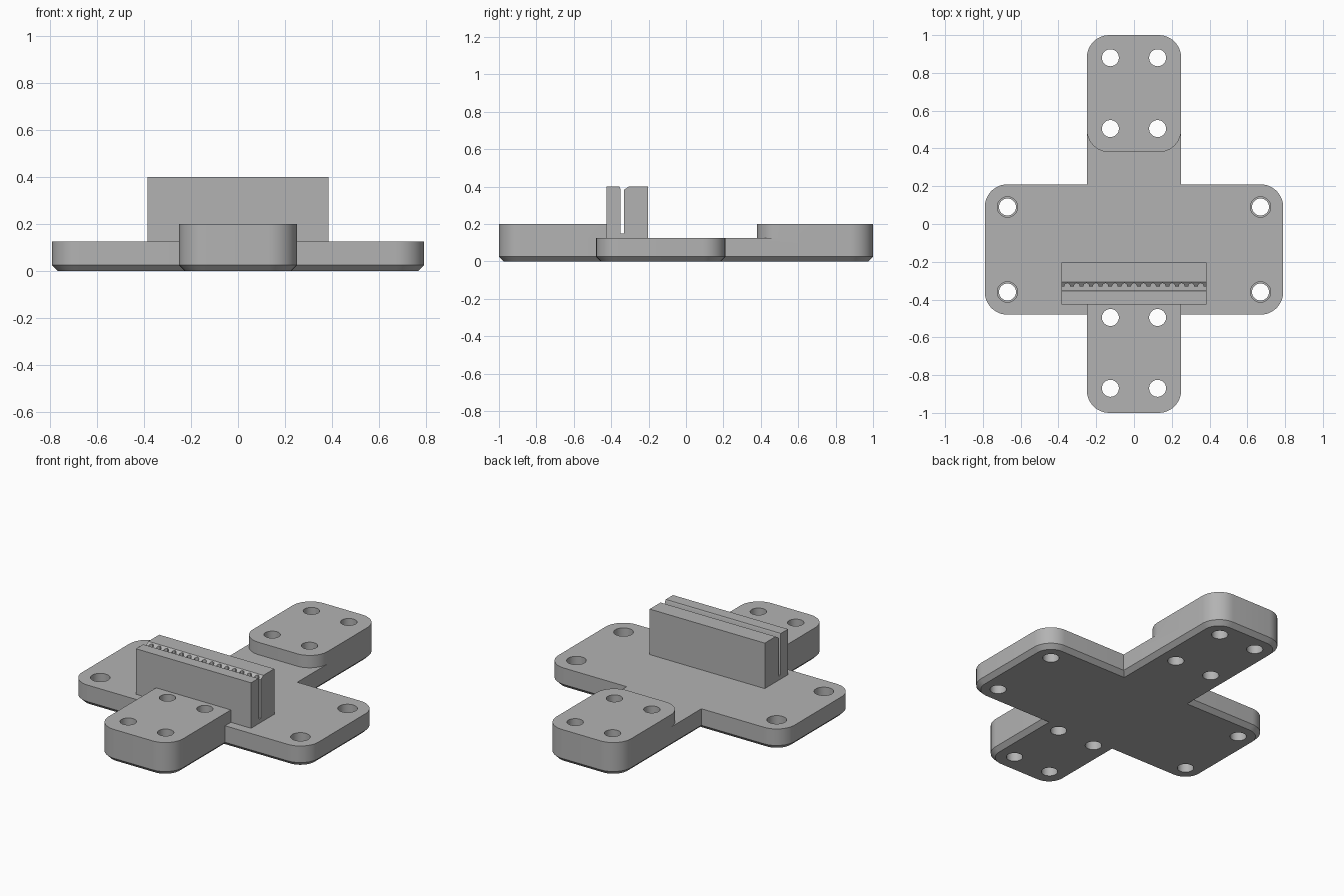
import bpy, bmesh
from math import cos, sin, pi

cube = bpy.data.objects.get("Cube")
if cube:
    bpy.data.objects.remove(cube, do_unlink=True)

GREY = (0.45, 0.45, 0.45, 1)
grey = bpy.data.materials.new("grey plastic")
grey.use_nodes = True
grey.diffuse_color = GREY
grey.node_tree.nodes["Principled BSDF"].inputs["Base Color"].default_value = GREY


def loft(name, rings):
    """Solid skinned through closed rings of equal length, capped at both ends."""
    bm = bmesh.new()
    loops = [[bm.verts.new(p) for p in ring] for ring in rings]
    n = len(loops[0])
    for low, high in zip(loops, loops[1:]):
        for i in range(n):
            j = (i + 1) % n
            bm.faces.new((low[i], low[j], high[j], high[i]))
    bm.faces.new(loops[0][::-1])
    bm.faces.new(loops[-1])
    bmesh.ops.recalc_face_normals(bm, faces=bm.faces)
    mesh = bpy.data.meshes.new(name)
    bm.to_mesh(mesh)
    bm.free()
    mesh.materials.append(grey)
    obj = bpy.data.objects.new(name, mesh)
    bpy.context.collection.objects.link(obj)
    return obj


def rounded(hx, y0, y1, z, inset=0, r_front=0.12, r_back=0.12):
    """Ring of a rounded rectangle; a zero radius leaves square corners."""
    ring = []
    for sx, y, sy, r, start in ((1, y1, -1, r_back, 0), (-1, y1, -1, r_back, 1),
                                (-1, y0, 1, r_front, 2), (1, y0, 1, r_front, 3)):
        steps = 12 if r else 0
        for k in range(steps + 1):
            a = (start + k / max(steps, 1)) * pi / 2
            rr = r - inset if r else 0
            ring.append((sx * (hx - r) + rr * cos(a), y + sy * r + rr * sin(a), z))
    return ring


def cylinder(x, y, r, z0, z1, sides=32):
    return loft("cutter", [[(x + r * cos(2 * pi * k / sides), y + r * sin(2 * pi * k / sides), z)
                            for k in range(sides)] for z in (z0, z1)])


def combine(obj, other, operation):
    mod = obj.modifiers.new("combine", 'BOOLEAN')
    mod.operation, mod.object, mod.solver = operation, other, 'EXACT'
    bpy.context.view_layer.objects.active = obj
    bpy.ops.object.modifier_apply(modifier=mod.name)
    bpy.data.objects.remove(other, do_unlink=True)


def slab(name, hx, y0, y1, top):
    """Rounded slab with a chamfered bottom edge."""
    return loft(name, [rounded(hx, y0, y1, 0, 0.025), rounded(hx, y0, y1, 0.025),
                       rounded(hx, y0, y1, top)])


# Cross-shaped base with raised end pads
TOP = 0.125
base = slab("cross_base", 0.79, -0.48, 0.21, TOP)
combine(base, slab("arm", 0.25, -1, 1, TOP), 'UNION')
combine(base, loft("back_pad", [rounded(0.25, 0.38, 1, z) for z in (TOP, 0.2)]), 'UNION')
combine(base, loft("front_pad", [rounded(0.25, -1, -0.42, z, r_back=0)
                                 for z in (TOP, 0.2)]), 'UNION')

# Screw holes in the pads, counterbored holes in the side wings
for x in (-0.125, 0.125):
    for y in (-0.87, -0.495, 0.505, 0.88):
        combine(base, cylinder(x, y, 0.045, -0.1, 0.3), 'DIFFERENCE')
for x in (-0.67, 0.67):
    for y in (-0.36, 0.09):
        combine(base, cylinder(x, y, 0.045, -0.1, 0.3), 'DIFFERENCE')
        combine(base, cylinder(x, y, 0.054, 0.06, 0.3), 'DIFFERENCE')

# Slotted belt clamp
profile = [(-0.425, TOP), (-0.203, TOP), (-0.203, 0.4), (-0.307, 0.4), (-0.332, 0.382),
           (-0.332, 0.15), (-0.351, 0.15), (-0.351, 0.39), (-0.356, 0.4), (-0.425, 0.4)]
clamp = loft("belt_clamp", [[(x, y, z) for y, z in profile] for x in (-0.385, 0.385)])

# Row of tooth grooves on the rear jaw
for i in range(-7, 8):
    combine(clamp, cylinder(i * 0.0505, -0.328, 0.015, 0.15, 0.5, 12), 'DIFFERENCE')

# Smooth the round walls, keep hard edges
for obj in (base, clamp):
    bpy.ops.object.select_all(action='DESELECT')
    obj.select_set(True)
    bpy.context.view_layer.objects.active = obj
    bpy.ops.object.shade_smooth_by_angle(angle=pi / 6)
